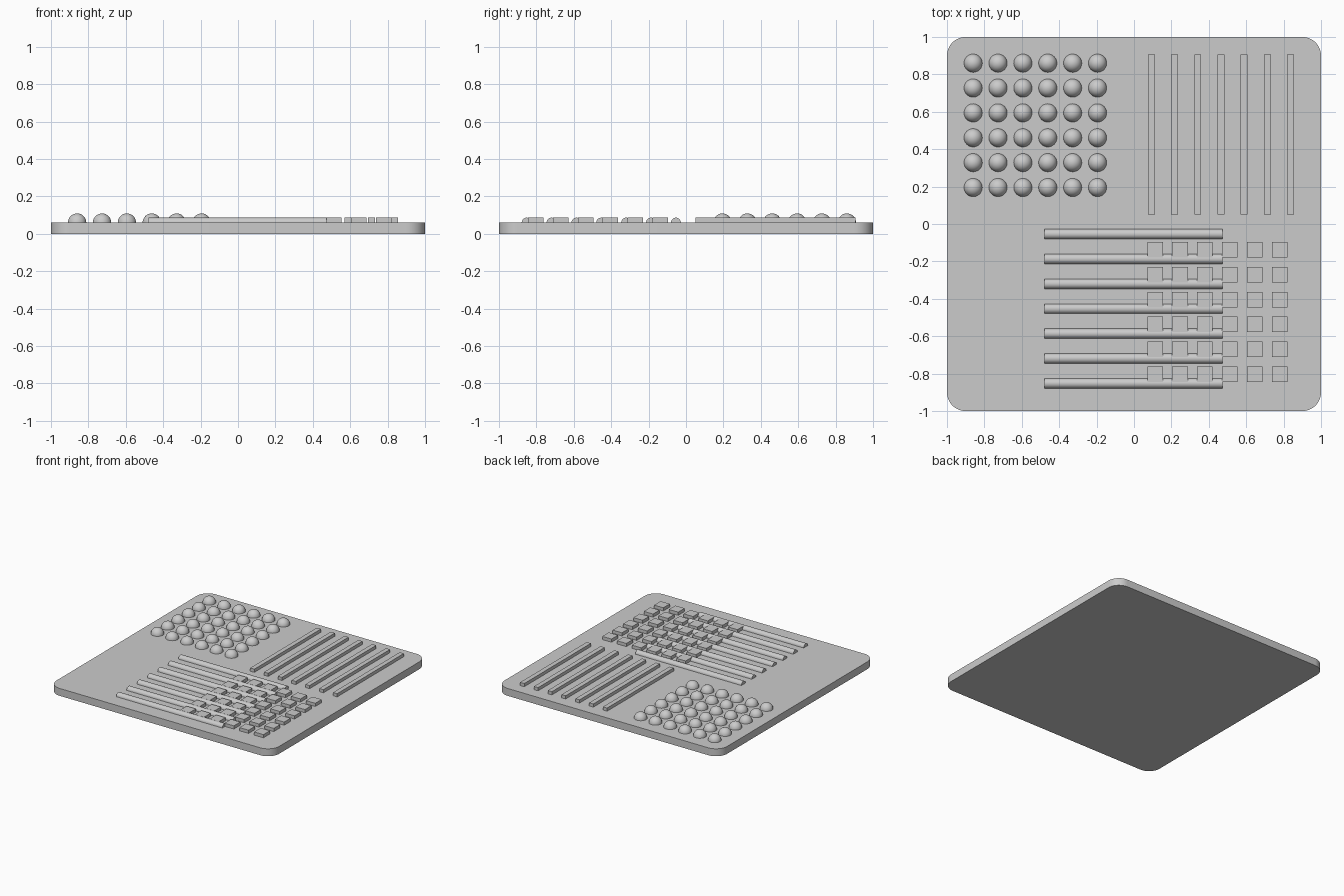
import bpy, bmesh, math
from mathutils import Matrix, Vector

old = bpy.data.objects.get("Cube")
if old:
    bpy.data.objects.remove(old, do_unlink=True)

TOP = 0.06      # upper face of the plate
PITCH = 0.133   # spacing of the raised shapes
RISE = 0.026    # height of bars and blocks

grey = bpy.data.materials.new("light grey")
grey.use_nodes = True
colour = (0.6, 0.6, 0.6, 1)
grey.diffuse_color = colour
grey.node_tree.nodes["Principled BSDF"].inputs["Base Color"].default_value = colour


def finish(name, bm, smooth=False):
    mesh = bpy.data.meshes.new(name)
    bm.to_mesh(mesh)
    bm.free()
    mesh.materials.append(grey)
    obj = bpy.data.objects.new(name, mesh)
    bpy.context.collection.objects.link(obj)
    if smooth:
        bpy.ops.object.select_all(action="DESELECT")
        obj.select_set(True)
        bpy.context.view_layer.objects.active = obj
        bpy.ops.object.shade_smooth_by_angle(angle=math.radians(35))
    return obj


def add_box(bm, centre, size):
    matrix = Matrix.Translation(centre) @ Matrix.Diagonal((*size, 1))
    bmesh.ops.create_cube(bm, size=1, matrix=matrix)


def keep_above_plate(bm):
    # Trim away everything sunk into the plate
    bmesh.ops.bisect_plane(bm, geom=bm.verts[:] + bm.edges[:] + bm.faces[:],
                           plane_co=(0, 0, TOP), plane_no=(0, 0, 1),
                           clear_inner=True)


# Plate with rounded vertical corners
bm = bmesh.new()
add_box(bm, (0, 0, TOP / 2), (2, 2, TOP))
corners = [e for e in bm.edges
           if abs(e.verts[0].co.z - e.verts[1].co.z) > TOP / 2]
bmesh.ops.bevel(bm, geom=corners, offset=0.1, segments=12, profile=0.5,
                affect="EDGES")
finish("base_plate", bm, smooth=True)

# Grid of domes, back right quarter
bm = bmesh.new()
for i in range(6):
    for j in range(6):
        spot = Vector((-0.86 + i * PITCH, 0.195 + j * PITCH, TOP))
        bmesh.ops.create_uvsphere(bm, u_segments=32, v_segments=16,
                                  radius=0.049, matrix=Matrix.Translation(spot))
keep_above_plate(bm)
finish("domes", bm, smooth=True)

# Square bars running front to back
bm = bmesh.new()
for i in range(7):
    add_box(bm, (0.093 + i * 0.124, 0.478, TOP + RISE / 2), (0.037, 0.855, RISE))
finish("square_bars", bm)

# Half-round rods running side to side
bm = bmesh.new()
for i in range(7):
    spot = Vector((-0.002, -0.054 - i * PITCH, TOP))
    bmesh.ops.create_cone(bm, cap_ends=True, segments=32, radius1=0.0265,
                          radius2=0.0265, depth=0.953,
                          matrix=Matrix.Translation(spot)
                          @ Matrix.Rotation(math.pi / 2, 4, "Y"))
keep_above_plate(bm)
finish("half_round_rods", bm, smooth=True)

# Grid of square blocks
bm = bmesh.new()
for i in range(6):
    for j in range(6):
        add_box(bm, (0.113 + i * PITCH, -0.138 - j * PITCH, TOP + RISE / 2),
                (0.083, 0.083, RISE))
finish("square_blocks", bm)
